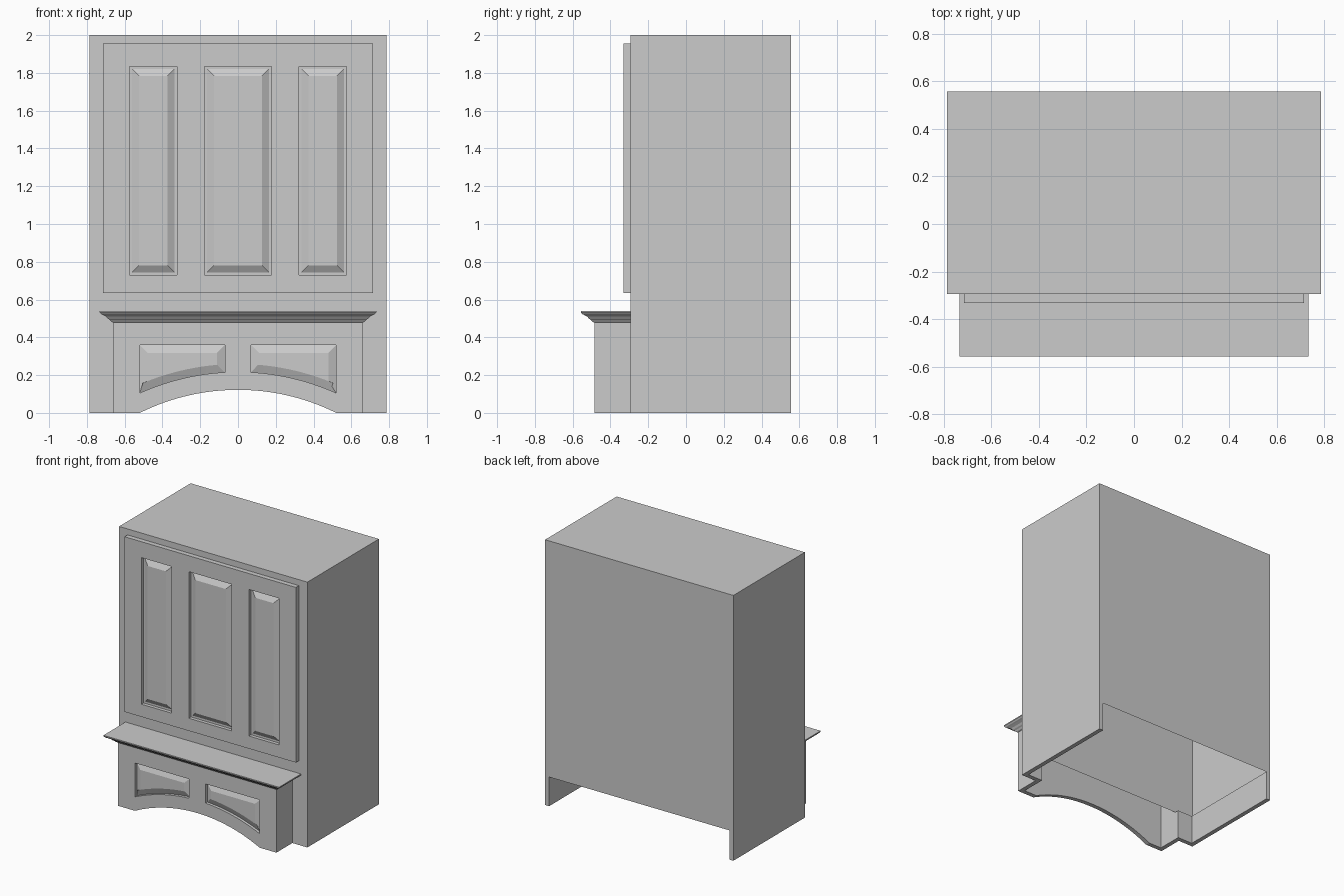
import bpy
import bmesh
import math

if "Cube" in bpy.data.objects:
    bpy.data.objects.remove(bpy.data.objects["Cube"], do_unlink=True)

# Single painted finish
paint = bpy.data.materials.new("light_grey_paint")
paint.use_nodes = True
GREY = (0.6, 0.6, 0.6, 1)
paint.diffuse_color = GREY
for node in paint.node_tree.nodes:
    if node.type == 'BSDF_PRINCIPLED':
        node.inputs["Base Color"].default_value = GREY

# Main dimensions
W, FRONT, BACK, TOP = 0.785, -0.295, 0.557, 2.0
WALL, OPEN_Z = 0.033, 0.22                       # wall thickness, underside opening
SKIRT_X, SKIRT_Y, SKIRT_TOP = 0.66, -0.485, 0.478
ARCH_HALF, ARCH_RISE = 0.52, 0.122
ARCH_R = (ARCH_HALF ** 2 + ARCH_RISE ** 2) / (2 * ARCH_RISE)
ARCH_CZ = ARCH_RISE - ARCH_R


def finish(name, bm, closed=True):
    if closed:
        bmesh.ops.recalc_face_normals(bm, faces=bm.faces[:])
    mesh = bpy.data.meshes.new(name)
    bm.to_mesh(mesh)
    bm.free()
    mesh.materials.append(paint)
    obj = bpy.data.objects.new(name, mesh)
    bpy.context.collection.objects.link(obj)
    return obj


def loft(bm, rings):
    """Join equal closed rings of points and cap both ends; return the last cap."""
    rows = [[bm.verts.new(p) for p in ring] for ring in rings]
    n = len(rows[0])
    for a, b in zip(rows, rows[1:]):
        for i in range(n):
            j = (i + 1) % n
            bm.faces.new((a[i], a[j], b[j], b[i]))
    bm.faces.new(rows[0][::-1])
    cap = bm.faces.new(rows[-1])
    bmesh.ops.recalc_face_normals(bm, faces=bm.faces[:])
    return cap


def footprint(name, outline, z0, z1):
    bm = bmesh.new()
    loft(bm, [[(x, y, z) for x, y in outline] for z in (z0, z1)])
    return finish(name, bm)


def elevation(name, outline, y0, y1, groove=0, bevel=0, rise=0):
    """Extrude an x-z outline in y; optionally hollow the back into a raised field."""
    bm = bmesh.new()
    cap = loft(bm, [[(x, y, z) for x, z in outline] for y in (y0, y1)])
    for width in (groove, bevel):
        if width:
            bmesh.ops.inset_region(bm, faces=[cap], thickness=width,
                                   use_boundary=True, use_even_offset=True)
    if rise:
        bmesh.ops.translate(bm, verts=cap.verts[:], vec=(0, -rise, 0))
    return finish(name, bm)


def cut(target, cutters):
    for cutter in cutters:
        cutter.hide_render = True
        mod = target.modifiers.new("cut", 'BOOLEAN')
        mod.operation, mod.solver, mod.object = 'DIFFERENCE', 'EXACT', cutter
        bpy.context.view_layer.objects.active = target
        bpy.ops.object.modifier_apply(modifier=mod.name)
        bpy.data.objects.remove(cutter, do_unlink=True)


def rect(x0, x1, z0, z1):
    return [(x0, z0), (x1, z0), (x1, z1), (x0, z1)]


def arc(x0, x1, radius, n):
    xs = [x0 + (x1 - x0) * i / n for i in range(n + 1)]
    return [(x, ARCH_CZ + math.sqrt(radius ** 2 - x * x)) for x in xs]


# Upper casing: thin shell, open underneath
bm = bmesh.new()
cap = loft(bm, [[(-W, FRONT, z), (W, FRONT, z), (W, BACK, z), (-W, BACK, z)]
                for z in (TOP, OPEN_Z)])
bmesh.ops.delete(bm, geom=[cap], context='FACES_ONLY')
finish("casing_shell", bm, closed=False)

# Lower side walls with short front returns
inner_x = SKIRT_X - WALL
for side, name in ((1, "left_lower_wall"), (-1, "right_lower_wall")):
    footprint(name, [(side * x, y) for x, y in (
        (inner_x, FRONT), (W, FRONT), (W, BACK), (W - WALL, BACK),
        (W - WALL, FRONT + WALL), (inner_x, FRONT + WALL))], 0, OPEN_Z)

# Projecting skirt: U-shaped wall with arch and two raised panels
skirt = footprint("arched_skirt", [
    (-SKIRT_X, FRONT), (-SKIRT_X, SKIRT_Y), (SKIRT_X, SKIRT_Y), (SKIRT_X, FRONT),
    (inner_x, FRONT), (inner_x, SKIRT_Y + WALL), (-inner_x, SKIRT_Y + WALL),
    (-inner_x, FRONT)], 0, SKIRT_TOP)
arch = arc(-ARCH_HALF, ARCH_HALF, ARCH_R, 32)
arch = [(-ARCH_HALF, -0.1)] + arch + [(ARCH_HALF, -0.1)]
cutters = [elevation("arch_cutter", arch, SKIRT_Y - 0.1, SKIRT_Y + 0.1)]
lower_panel = arc(0.07, 0.52, ARCH_R + 0.095, 14) + [(0.52, 0.36), (0.07, 0.36)]
for side in (1, -1):
    cutters.append(elevation("panel_cutter", [(side * x, z) for x, z in lower_panel],
                             SKIRT_Y - 0.05, SKIRT_Y + 0.022, bevel=0.042, rise=0.018))
cut(skirt, cutters)

# Cornice shelf: moulding profile (overhang, height) mitred round three sides
profile = [(0.0, 0.478), (0.01, 0.482), (0.018, 0.492), (0.028, 0.498),
           (0.038, 0.510), (0.055, 0.519), (0.064, 0.523), (0.072, 0.532), (0.072, 0.54)]
bm = bmesh.new()
loft(bm, [[(-SKIRT_X - o, FRONT, z), (-SKIRT_X - o, SKIRT_Y - o, z),
           (SKIRT_X + o, SKIRT_Y - o, z), (SKIRT_X + o, FRONT, z)] for o, z in profile])
finish("cornice_shelf", bm)

# Upper front board with three raised panels
BOARD_Y = -0.331
board = elevation("front_board", rect(-0.714, 0.714, 0.635, 1.955), BOARD_Y, FRONT)
cut(board, [elevation("panel_cutter", rect(x0, x1, 0.73, 1.835),
                      BOARD_Y - 0.05, BOARD_Y + 0.026, groove=0.014, bevel=0.037, rise=0.022)
            for x0, x1 in ((-0.575, -0.322), (-0.178, 0.178), (0.322, 0.575))])
